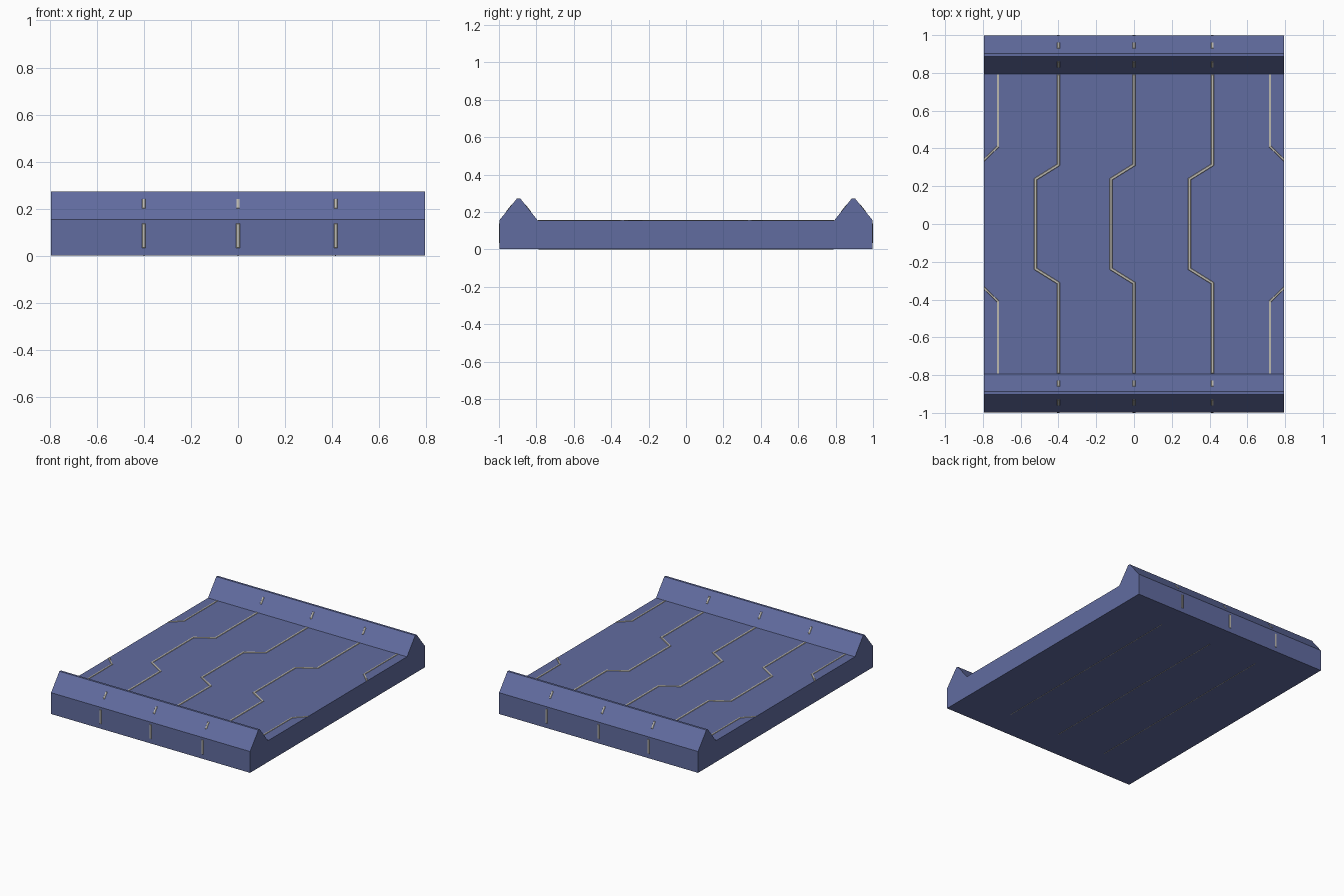
import bpy
import bmesh
from mathutils import Vector

if "Cube" in bpy.data.objects:
    bpy.data.objects.remove(bpy.data.objects["Cube"])

HX = 0.795          # half width of the panel
TOP = 0.155         # deck height
SEAMS = (-0.4, 0.0, 0.415)


def material(name, color):
    m = bpy.data.materials.new(name)
    m.diffuse_color = color
    m.use_nodes = True
    m.node_tree.nodes["Principled BSDF"].inputs["Base Color"].default_value = m.diffuse_color
    return m


BLUE = material("blue_panel", (0.12, 0.15, 0.35, 1))
PALE = material("pale_inlay", (0.5, 0.48, 0.43, 1))


def finish(bm, name, mat):
    bmesh.ops.recalc_face_normals(bm, faces=bm.faces)
    me = bpy.data.meshes.new(name)
    bm.to_mesh(me)
    bm.free()
    me.materials.append(mat)
    ob = bpy.data.objects.new(name, me)
    bpy.context.collection.objects.link(ob)
    return ob


def strip(name, pts, normal, width=0.02, rise=0.003):
    """Thin chamfered strip that follows a mitred path on a flat face."""
    pts = [Vector(p) for p in pts]
    n = Vector(normal).normalized()
    dirs = [(b - a).normalized() for a, b in zip(pts, pts[1:])]
    cham = min(0.004, width * 0.2)
    bm = bmesh.new()
    rings = []
    for i, p in enumerate(pts):
        d0, d1 = dirs[max(i - 1, 0)], dirs[min(i, len(dirs) - 1)]
        s0, s1 = n.cross(d0), n.cross(d1)
        side = (s0 + s1).normalized()
        side /= side.dot(s0)
        along = Vector()
        if abs(p.x) > HX - 0.001:          # cut flush with the panel edge
            side = Vector((0, 1 / s0.y, 0))
        elif i == 0:
            along = d0 * cham
        elif i == len(pts) - 1:
            along = -d1 * cham
        lo, hi = width / 2, width / 2 - cham
        base, crest = p - n * 0.002, p + n * rise + along
        ring = (base - side * lo, crest - side * hi, crest + side * hi, base + side * lo)
        rings.append([bm.verts.new(v) for v in ring])
    for a, b in zip(rings, rings[1:]):
        for k in range(4):
            j = (k + 1) % 4
            bm.faces.new((a[k], a[j], b[j], b[k]))
    bm.faces.new(rings[0])
    bm.faces.new(rings[-1])
    return finish(bm, name, PALE)


# Panel: deck with a pointed ridge along the front and back edges
half = [(0.998, 0.001), (0.998, TOP), (0.903, 0.273), (0.887, 0.273), (0.793, TOP)]
profile = half + [(-y, z) for y, z in reversed(half)]
bm = bmesh.new()
face = bm.faces.new([bm.verts.new((-HX, y, z)) for y, z in profile])
ext = bmesh.ops.extrude_face_region(bm, geom=[face])
bmesh.ops.translate(bm, vec=(2 * HX, 0, 0),
                    verts=[v for v in ext["geom"] if isinstance(v, bmesh.types.BMVert)])
finish(bm, "floor_panel", BLUE)

for x in SEAMS:
    # Stepped seam on the deck and thin straight seam underneath
    j = x - 0.122
    path = [(x, 0.793), (x, 0.313), (j, 0.237), (j, -0.237), (x, -0.313), (x, -0.793)]
    strip("deck_seam", [(px, py, TOP) for px, py in path], (0, 0, 1), 0.018)
    strip("underside_seam", [(x, -0.79, 0.001), (x, 0.79, 0.001)], (0, 0, -1), 0.006, 0.001)

    for s in (-1, 1):
        # Marks on the outer wall and both ridge slopes
        strip("wall_mark", [(x, s * 0.998, 0.032), (x, s * 0.998, 0.14)], (0, s, 0), 0.02, 0.002)
        for name, foot, peak, out in (("outer_ridge_mark", 0.998, 0.903, 1),
                                      ("inner_ridge_mark", 0.793, 0.887, -1)):
            a, b = Vector((x, s * foot, TOP)), Vector((x, s * peak, 0.273))
            n = (0, s * out * (0.273 - TOP), abs(foot - peak))
            strip(name, [a.lerp(b, 0.38), a.lerp(b, 0.74)], n, 0.018, 0.002)

# Short angled seams at the four deck corners
for sx in (-1, 1):
    for sy in (-1, 1):
        path = [(0.72, 0.793), (0.72, 0.41), (HX, 0.338)]
        strip("corner_seam", [(sx * px, sy * py, TOP) for px, py in path], (0, 0, 1), 0.014)
